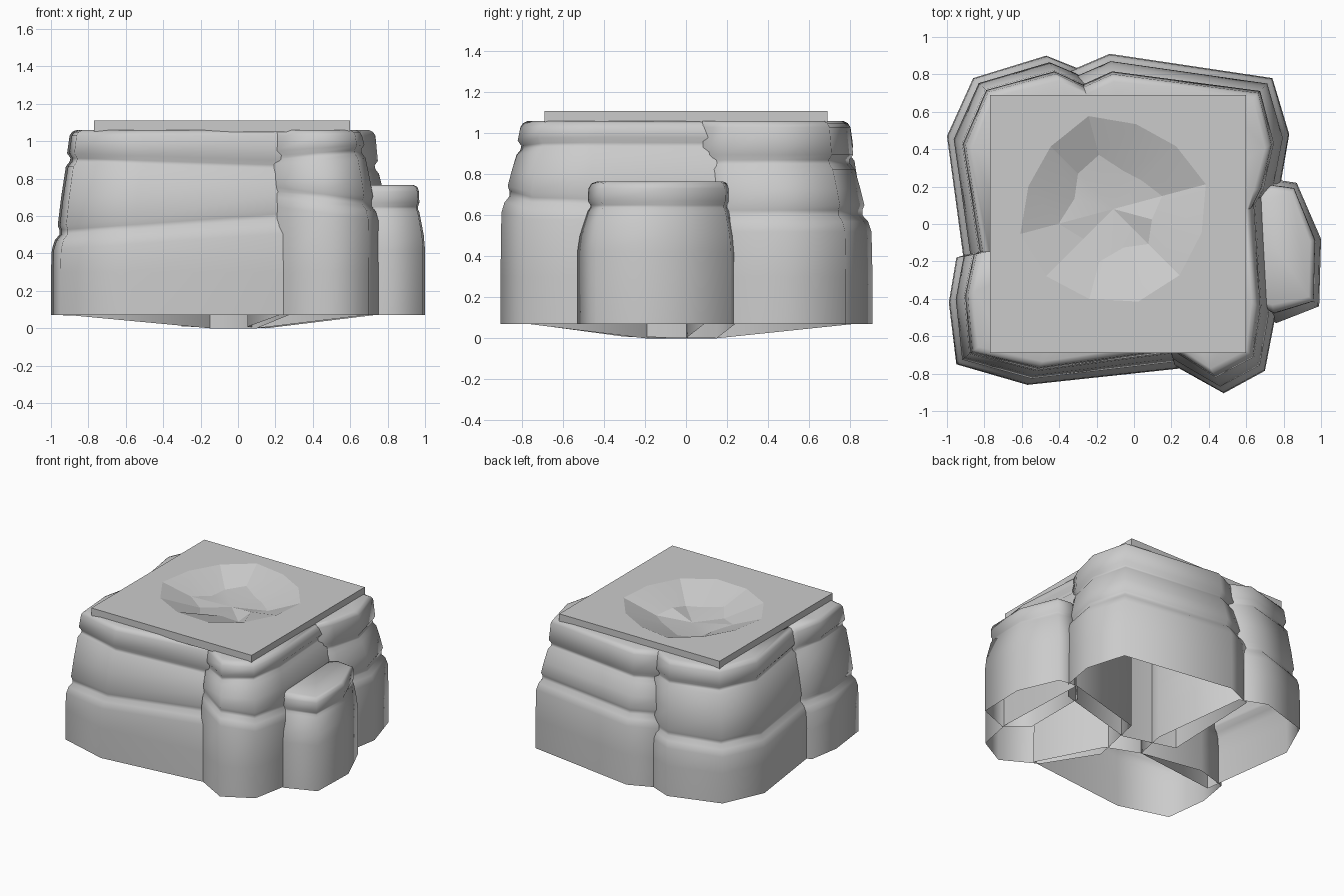
import bpy, bmesh, math, random
from mathutils import Vector

if "Cube" in bpy.data.objects:
    bpy.data.objects.remove(bpy.data.objects["Cube"])

random.seed(4)


def finish(bm, name, angle):
    bmesh.ops.recalc_face_normals(bm, faces=bm.faces)
    me = bpy.data.meshes.new(name)
    bm.to_mesh(me)
    bm.free()
    ob = bpy.data.objects.new(name, me)
    bpy.context.collection.objects.link(ob)
    bpy.ops.object.select_all(action='DESELECT')
    ob.select_set(True)
    bpy.context.view_layer.objects.active = ob
    bpy.ops.object.shade_smooth_by_angle(angle=math.radians(angle))
    return ob


def rock(name, outer, inner, rings, centre=(0, 0), cap=False):
    """Loft an outline upward; rings = (z, inset, x tilt). Outer points may carry an
    inset weight. Inner points form the hidden wall, which hangs a little lower."""
    bm = bmesh.new()
    c = Vector(centre)
    loops = []
    top = rings[-1][0]
    for k, (z, inset, tilt) in enumerate(rings):
        loop = []
        for x, y, *w in outer:
            p = Vector((x, y))
            p -= (p - c).normalized() * inset * (w[0] if w else 1)
            loop.append(bm.verts.new((p.x, p.y, z + tilt * x)))
        for x, y in inner:
            zi = z if cap else 0.9 * z / top
            if k == 0 and not cap:
                zi = min(.07, max(0, .14 * (Vector((x, y)).length - .25)))
            loop.append(bm.verts.new((x, y, zi)))
        loops.append(loop)
    n = len(loops[0])
    for a, b in zip(loops, loops[1:]):
        for i in range(n):
            j = (i + 1) % n
            bm.faces.new((a[i], a[j], b[j], b[i]))
    if cap:
        bm.faces.new(loops[-1])
    return finish(bm, name, 72)


def layers(z1, t1, z2, t2):
    """Three stacked strata split by two tilted cracks."""
    return [(0.07, 0, 0), (0.3, 0, 0), (z1 - .08, .005, t1), (z1 - .03, .022, t1),
            (z1, .05, t1), (z1 + .025, .05, t1), (z1 + .05, .04, t1),
            ((z1 + z2) / 2, .06, (t1 + t2) / 2), (z2 - .035, .088, t2),
            (z2 - .01, .11, t2), (z2 + .01, .115, t2), (z2 + .035, .095, t2),
            (1.03, .11, 0), (1.05, .125, 0), (1.06, .15, 0), (1.06, .28, 0)]


# Four main rock columns
rock("front_left_rock",
     [(-.95, -.18), (-.99, -.42), (-.95, -.75), (-.57, -.86), (.27, -.77)],
     [(.1, -.2), (-.15, -.1), (-.7, -.1)], layers(.57, .07, .87, -.03))
rock("front_right_rock",
     [(.22, -.76), (.48, -.905), (.70, -.785), (.755, -.5), (.725, .24)],
     [(.15, .15), (.05, -.3)], layers(.76, -.14, .90, .06))
rock("back_right_rock",
     [(.68, .09, .5), (.785, .22), (.83, .48), (.74, .78), (-.13, .91), (-.34, .82)],
     [(-.3, .1), (.1, 0)], layers(.60, 0, .86, 0))
rock("back_left_rock",
     [(-.27, .82), (-.47, .9), (-.86, .78), (-1, .47), (-.9, -.27)],
     [(-.15, -.1), (-.1, .15)], layers(.53, .03, .90, 0))

# Small side rock
rock("side_rock",
     [(.76, -.53), (.99, -.44, .75), (1, -.08, .6), (.87, .22, .6), (.74, .24, .6)],
     [(.6, .1), (.6, -.4)],
     [(.07, 0, 0), (.42, 0, 0), (.5, .012, 0), (.62, .052, 0), (.637, .065, 0), (.65, .065, 0),
      (.67, .052, 0), (.73, .055, 0), (.755, .07, 0), (.765, .10, 0)],
     centre=(.68, -.15), cap=True)

# Square slab with a shallow chipped hollow
bm = bmesh.new()
x0, x1, y0, y1 = -.77, .60, -.69, .69
cx, cy, N = -.11, .08, 12
square, low, rim, mid = [], [], [], []
for i in range(N):
    a = 2 * math.pi * i / N + math.pi / 4
    # point spaced evenly along the square's perimeter
    side, f = divmod(i, N // 4)
    corners = [(x1, y1), (x0, y1), (x0, y0), (x1, y0)]
    p, q = corners[side], corners[(side + 1) % 4]
    f /= N // 4
    sx, sy = p[0] + (q[0] - p[0]) * f, p[1] + (q[1] - p[1]) * f
    square.append(bm.verts.new((sx, sy, 1.11)))
    low.append(bm.verts.new((sx, sy, 1.05)))
    r = .49 * random.uniform(.94, 1.06)
    rim.append(bm.verts.new((cx + r * math.cos(a), cy + r * math.sin(a), 1.11)))
    r = .27 * random.uniform(.75, 1.2)
    mid.append(bm.verts.new((cx + r * math.cos(a), cy + r * math.sin(a),
                             1.02 + random.uniform(-.02, .02))))
mid_point = bm.verts.new((cx, cy, 1.0))
for i in range(N):
    j = (i + 1) % N
    for u, v in ((low, square), (square, rim), (rim, mid)):
        bm.faces.new((u[i], u[j], v[j], v[i]))
    bm.faces.new((mid[i], mid[j], mid_point))
finish(bm, "top_slab", 9)
